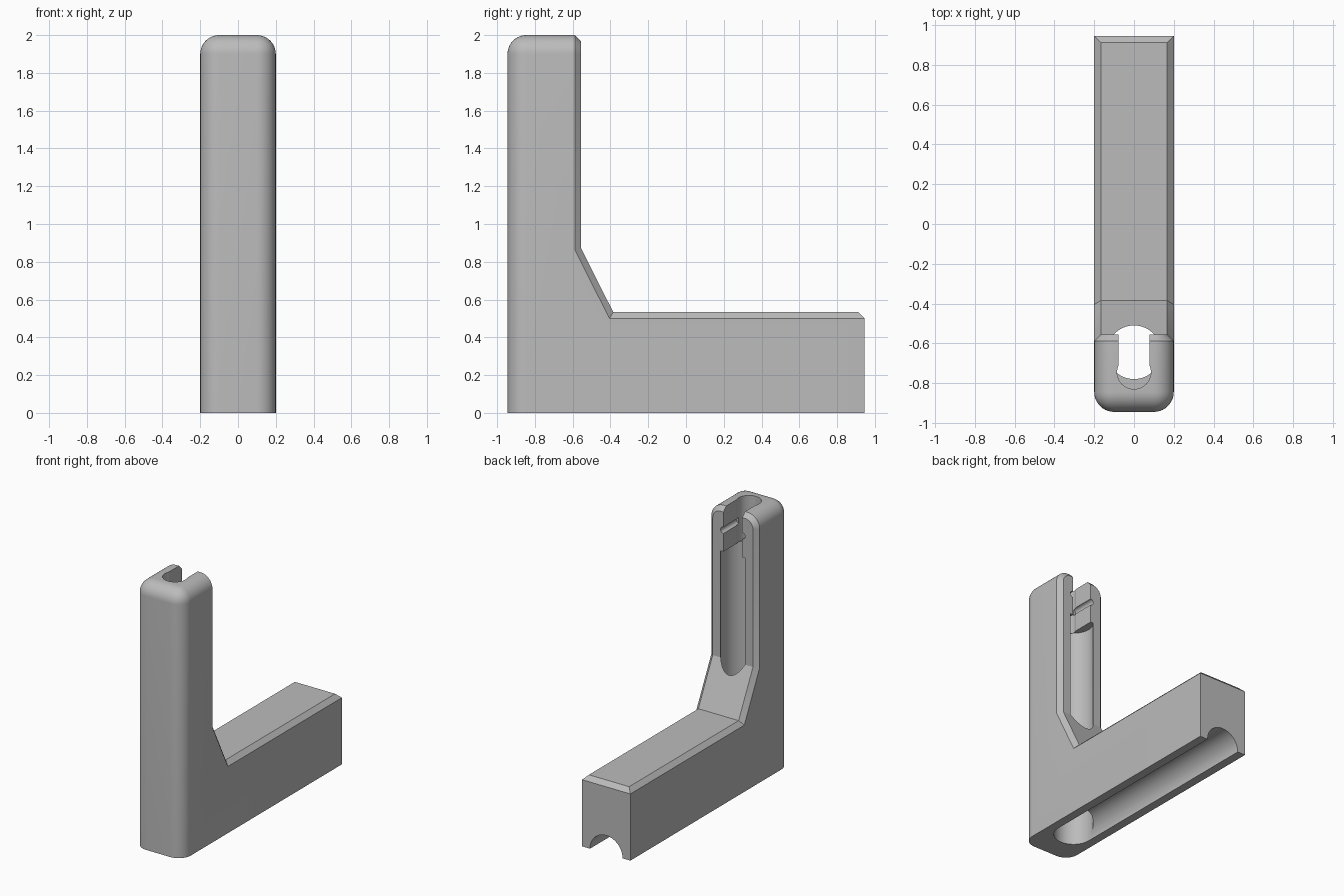
import bpy, bmesh, math
from mathutils import Matrix, Vector

if "Cube" in bpy.data.objects:
    bpy.data.objects.remove(bpy.data.objects["Cube"])

grey = bpy.data.materials.new("plain grey")
grey.diffuse_color = (0.5, 0.5, 0.5, 1)
grey.use_nodes = True
grey.node_tree.nodes["Principled BSDF"].inputs["Base Color"].default_value = grey.diffuse_color


def make_object(name, bm):
    bmesh.ops.recalc_face_normals(bm, faces=bm.faces[:])
    mesh = bpy.data.meshes.new(name)
    bm.to_mesh(mesh)
    bm.free()
    mesh.materials.append(grey)
    ob = bpy.data.objects.new(name, mesh)
    bpy.context.collection.objects.link(ob)
    return ob


def cylinder(name, radius, start, end, sides=64):
    """Cylinder between two points."""
    a, b = Vector(start), Vector(end)
    rot = (b - a).to_track_quat('Z', 'Y').to_matrix().to_4x4()
    bm = bmesh.new()
    bmesh.ops.create_cone(bm, cap_ends=True, segments=sides, radius1=radius, radius2=radius,
                          depth=(b - a).length, matrix=Matrix.Translation((a + b) / 2) @ rot)
    return make_object(name, bm)


def box(name, low, high):
    low, high = Vector(low), Vector(high)
    bm = bmesh.new()
    bmesh.ops.create_cube(bm, size=1, matrix=Matrix.Translation((low + high) / 2)
                          @ Matrix.Diagonal((*(high - low), 1)))
    return make_object(name, bm)


# L-shaped bracket: side profile (y, z) extruded across x
W, FRONT, BACK, POST_BACK, ARM_TOP = 0.2, -0.945, 0.945, -0.555, 0.533
profile = [(FRONT, 0), (BACK, 0), (BACK, ARM_TOP), (-0.385, ARM_TOP),
           (POST_BACK, 0.87), (POST_BACK, 2), (FRONT, 2)]
bm = bmesh.new()
side = bm.faces.new([bm.verts.new((-W, y, z)) for y, z in profile])
ext = bmesh.ops.extrude_face_region(bm, geom=[side])
bmesh.ops.translate(bm, vec=(2 * W, 0, 0),
                    verts=[v for v in ext["geom"] if isinstance(v, bmesh.types.BMVert)])
bmesh.ops.recalc_face_normals(bm, faces=bm.faces[:])

# round the front uprights and the front and sides of the post top
def is_round(e):
    a, b = (v.co for v in e.verts)
    on_front = abs(a.y - FRONT) < 1e-4 and abs(b.y - FRONT) < 1e-4
    on_top = a.z > 1.99 and b.z > 1.99
    upright = abs(a.z - b.z) > 1
    along_y = abs(a.y - b.y) > 0.1
    return (on_front and (upright or on_top)) or (on_top and along_y)

bmesh.ops.bevel(bm, geom=[e for e in bm.edges if is_round(e)], offset=0.1,
                segments=10, profile=0.5, affect='EDGES')

# chamfer the border of the inner faces: post back, slope and arm top
def is_inner(f):
    c = f.calc_center_median()
    n = f.normal
    return abs(n.x) < 0.01 and n.y > -0.01 and c.y < 0.9 and 0.5 < c.z < 1.9 and (n.y > 0.5 or n.z > 0.9)

bm.normal_update()
inner = {f for f in bm.faces if is_inner(f)}
border = [e for e in bm.edges if sum(f in inner for f in e.link_faces) == 1]
bmesh.ops.bevel(bm, geom=border, offset=0.033, segments=1, affect='EDGES', clamp_overlap=False)
bracket = make_object("bracket", bm)

# cutters: bore, floor channel, narrow top slot and its detent grooves
BORE_Y, LEDGE, SLOT_Y = -0.645, 1.67, -0.745
cutters = [
    cylinder("post_bore", 0.135, (0, BORE_Y, -0.1), (0, BORE_Y, LEDGE)),
    cylinder("floor_channel", 0.135, (0, BORE_Y, 0), (0, 1.2, 0)),
    cylinder("slot_end", 0.085, (0, SLOT_Y, LEDGE - 0.002), (0, SLOT_Y, 2.2)),
    box("slot", (-0.078, SLOT_Y, LEDGE - 0.004), (0.078, -0.4, 2.2)),
]
for s in (-1, 1):
    cutters.append(cylinder("detent_groove", 0.024, (s * 0.078, SLOT_Y, 1.83),
                            (s * 0.078, -0.4, 1.83), 16))
for c in cutters:
    c.hide_render = True
    mod = bracket.modifiers.new(c.name, 'BOOLEAN')
    mod.operation, mod.solver, mod.object = 'DIFFERENCE', 'EXACT', c

# bake the cuts, then shade
bpy.context.view_layer.update()
baked = bpy.data.meshes.new_from_object(bracket.evaluated_get(bpy.context.evaluated_depsgraph_get()))
bracket.modifiers.clear()
bracket.data = baked
for c in cutters:
    bpy.data.objects.remove(c)
bpy.ops.object.select_all(action='DESELECT')
bracket.select_set(True)
bpy.context.view_layer.objects.active = bracket
bpy.ops.object.shade_smooth_by_angle(angle=math.radians(25))
